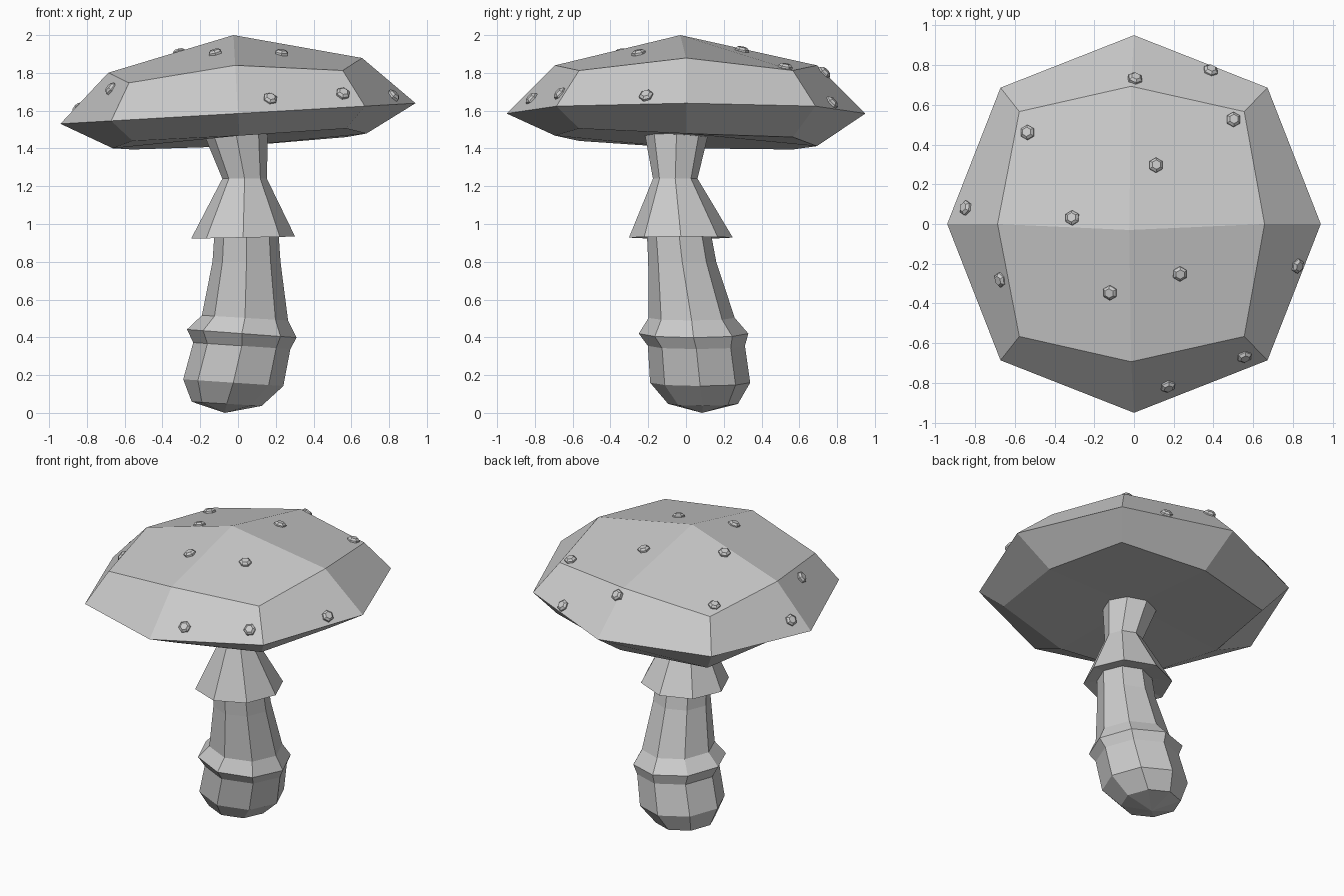
import bpy, bmesh
from math import cos, sin, pi
from mathutils import Vector, Matrix
from mathutils.bvhtree import BVHTree

if "Cube" in bpy.data.objects:
    bpy.data.objects.remove(bpy.data.objects["Cube"])


def finish(bm, name):
    bmesh.ops.recalc_face_normals(bm, faces=bm.faces[:])
    me = bpy.data.meshes.new(name)
    bm.to_mesh(me)
    bm.free()
    ob = bpy.data.objects.new(name, me)
    bpy.context.collection.objects.link(ob)
    return ob


# Cap: once-subdivided cube rounded to a sphere, flattened and tilted
cap = bmesh.new()
bmesh.ops.create_cube(cap, size=2)
bmesh.ops.subdivide_edges(cap, edges=cap.edges[:], cuts=1, use_grid_fill=True)
upper = {1: 0.415, 2: 0.255, 3: 0.195}
lower = {1: -0.115, 2: -0.145, 3: -0.135}
for v in cap.verts:
    kind = sum(abs(c) > 0.5 for c in v.co)     # 1 face centre, 2 edge middle, 3 corner
    side = round(v.co.z)
    d = v.co.normalized()
    x, y = d.x * 0.94, d.y * 0.95
    if kind == 3:
        x, y = d.x * 0.98, d.y * 0.98
    elif kind == 2 and side:
        x, y = d.x * 0.95, d.y * 0.98
    elif kind == 2:
        x, y = d.x * 0.95, d.y * 0.97
    h = upper[kind] if side > 0 else lower[kind] if side < 0 else 0
    tilt = 0.058 * x - (0.04 * y if side < 0 else 0)
    if side > 0 and kind == 1:
        y -= 0.03
    v.co = (x - 0.058 * h, y, 1.585 + h + tilt)
bmesh.ops.recalc_face_normals(cap, faces=cap.faces[:])
surface = BVHTree.FromBMesh(cap)
finish(cap, "cap")

# Stem: lofted octagons (centre x, centre y, z, radius, slope along x), skirt included
RINGS = [(-0.06, 0.09, 0.048, 0.185, -0.06),
         (-0.025, 0.075, 0.16, 0.265, -0.067),
         (0.02, 0.055, 0.355, 0.257, -0.067),
         (0.02, 0.04, 0.42, 0.29, -0.075),
         (0.037, 0.03, 0.503, 0.228, -0.06),
         (0.045, -0.02, 0.80, 0.18, 0),
         (0.045, -0.037, 0.945, 0.17, 0),
         (0.027, -0.027, 0.928, 0.275, 0.02),
         (0.035, -0.057, 1.24, 0.118, 0),
         (-0.01, -0.05, 1.475, 0.168, 0.04)]
stem = bmesh.new()
loops = []
for cx, cy, z, r, s in RINGS:
    loops.append([stem.verts.new((cx + r * cos(a), cy + r * sin(a), z + s * r * cos(a)))
                  for a in (i * pi / 4 for i in range(8))])
for lo, hi in zip(loops, loops[1:]):
    for i in range(8):
        j = (i + 1) % 8
        stem.faces.new((lo[i], lo[j], hi[j], hi[i]))
foot = stem.verts.new((-0.07, 0.085, 0.0))
for i in range(8):
    stem.faces.new((loops[0][(i + 1) % 8], loops[0][i], foot))
stem.faces.new(loops[-1])
finish(stem, "stem")

# Warts: small six-sided lumps standing on the cap surface
SPOTS = [(0.005, 0.73), (0.385, 0.77), (0.5, 0.525), (-0.535, 0.46), (0.11, 0.295),
         (-0.845, 0.08), (-0.31, 0.03), (-0.67, -0.28), (0.23, -0.25), (0.82, -0.21),
         (-0.12, -0.345), (0.555, -0.665), (0.17, -0.815)]
spots = bmesh.new()
for x, y in SPOTS:
    hit, normal, _, _ = surface.ray_cast(Vector((x, y, 3)), Vector((0, 0, -1)))
    turn = Vector((0, 0, 1)).rotation_difference(normal).to_matrix().to_4x4()
    base = Matrix.Translation(hit) @ turn
    bmesh.ops.create_cone(spots, cap_ends=True, segments=6, radius1=0.038, radius2=0.038,
                          depth=0.02, matrix=base)
    bmesh.ops.create_cone(spots, cap_ends=True, segments=6, radius1=0.038, radius2=0.024,
                          depth=0.012, matrix=base @ Matrix.Translation((0, 0, 0.016)))
finish(spots, "cap_spots")
